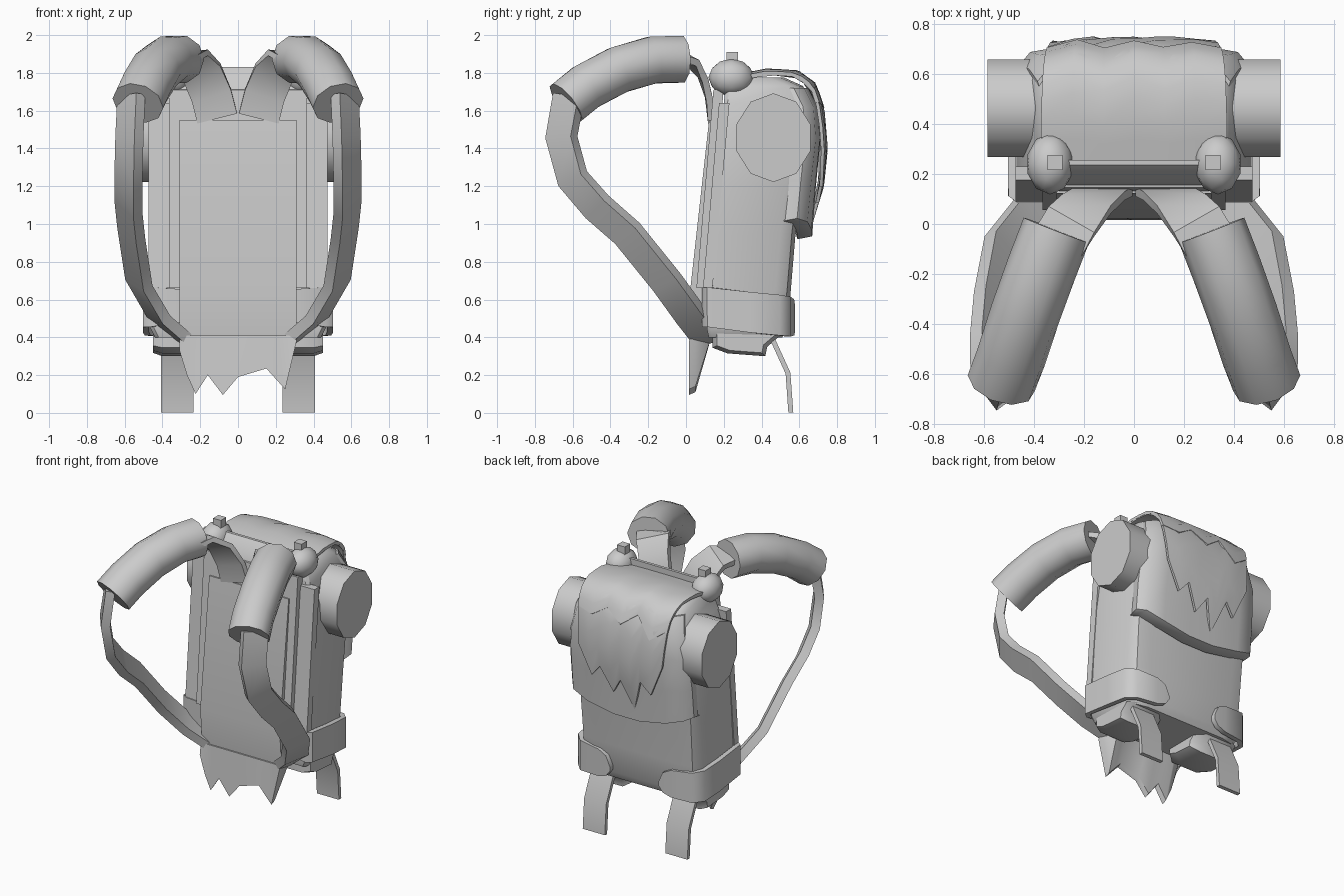
import bpy, bmesh, math
from mathutils import Vector

if "Cube" in bpy.data.objects:
    bpy.data.objects.remove(bpy.data.objects["Cube"])

grey = bpy.data.materials.new("canvas grey")
grey.diffuse_color = (0.6, 0.6, 0.6, 1)
grey.use_nodes = True
grey.node_tree.nodes["Principled BSDF"].inputs["Base Color"].default_value = grey.diffuse_color


def skin(name, rings, closed=True, thick=0, mirror=False):
    """Bridge rows of points; closed rows get end caps, open rows get thickness."""
    bm = bmesh.new()
    rows = [[bm.verts.new(p) for p in r] for r in rings]
    n = len(rows[0])
    for a, b in zip(rows, rows[1:]):
        for i in range(n if closed else n - 1):
            j = (i + 1) % n
            bm.faces.new((a[i], a[j], b[j], b[i]))
    if closed:
        bm.faces.new(rows[0])
        bm.faces.new(rows[-1])
    bmesh.ops.recalc_face_normals(bm, faces=bm.faces)
    return finish(name, bm, thick, mirror)


def finish(name, bm, thick=0, mirror=False):
    me = bpy.data.meshes.new(name)
    bm.to_mesh(me)
    bm.free()
    ob = bpy.data.objects.new(name, me)
    bpy.context.collection.objects.link(ob)
    me.materials.append(grey)
    if thick:
        m = ob.modifiers.new("thickness", 'SOLIDIFY')
        m.thickness, m.offset = thick, 0
    if mirror:
        ob.modifiers.new("mirror", 'MIRROR')
    return ob


def sweep(name, path, profile, mirror=True):
    """Carry a cross-section along a path, keeping its width level with x."""
    pts = [Vector(p) for p in path]
    rings = []
    for i, p in enumerate(pts):
        t = (pts[min(i + 1, len(pts) - 1)] - pts[max(i - 1, 0)]).normalized()
        s = Vector((1, 0, 0))
        s = (s - t * s.dot(t)).normalized()
        n = s.cross(t)
        rings.append([p + s * a + n * b for a, b in profile])
    return skin(name, rings, mirror=mirror)


def prism(name, yz, x0, x1, mirror=False):
    return skin(name, [[(x, y, z) for y, z in yz] for x in (x0, x1)], mirror=mirror)


def ellipse(rx, ry, n, turn=0.5):
    return [(rx * math.cos(2 * math.pi * (i + turn) / n),
             ry * math.sin(2 * math.pi * (i + turn) / n)) for i in range(n)]


def rect(a, b):
    return [(-a, -b), (a, -b), (a, b), (-a, b)]


# Main bag: chamfered sections leaning backwards (z, front y, back y, half width)
sections = [(.40, .12, .51, .44), (.45, .11, .535, .465), (.65, .12, .555, .465),
            (.95, .14, .58, .47), (1.2, .16, .61, .47), (1.5, .19, .655, .45),
            (1.64, .2, .66, .41), (1.73, .21, .62, .38), (1.775, .24, .52, .35)]
rings = []
for z, f, b, w in sections:
    half = [(w - .02, f), (w, f + .02), (w, b - .08), (w - .04, b - .02), (w - .13, b)]
    rings.append([(x, y, z) for x, y in half] + [(-x, y, z) for x, y in half[::-1]])
skin("bag", rings)

# Overhanging lid hugging the back, with a sagging lower edge
rings = []
for z, b, w, sag in ((.915, .59, .465, .1), (.93, .668, .474, .1), (1.2, .688, .474, .03),
                     (1.45, .712, .46, 0), (1.62, .70, .42, 0), (1.72, .65, .385, 0)):
    half = [(w - .03, .46), (w, b - .08), (w - .045, b - .025), (w - .17, b - .003), (.1, b)]
    ring = half + [(-x, y) for x, y in half[::-1]]
    rings.append([(x, y, z + sag * (x / w) ** 2) for x, y in ring])
skin("lid", rings)

# Ragged hide layers draped over the lid
drape = [(.25, 1.775), (.43, 1.81), (.59, 1.80), (.68, 1.735), (.725, 1.6),
         (.742, 1.40), (.722, 1.2), (.66, 1.0)]


def on_drape(t):
    t = min(t, .9999) * (len(drape) - 1)
    i = int(t)
    (y0, z0), (y1, z1) = drape[i], drape[i + 1]
    return y0 + (y1 - y0) * (t - i), z0 + (z1 - z0) * (t - i)


def hide(name, ends, w, lift):
    rings = []
    for k in range(9):
        row = []
        for i, e in enumerate(ends):
            u = 2 * i / (len(ends) - 1) - 1
            y, z = on_drape(e * k / 8)
            q = 1 + lift - .06 * u ** 4
            half = w - .09 * (e * k / 8) ** 2
            row.append((half * u, .45 + (y - .45) * q,
                        1.4 + (z - 1.4) * (1 + lift - .03 * u ** 4)))
        rings.append(row)
    skin(name, rings, closed=False, thick=.018)


hide("long_hide", [.72, .88, .82, .99, .84, .92, .8, .86, .72], .37, 0)
hide("short_hide", [.52, .6, .47, .56, .48, .55, .52], .372, .012)

# Bedroll ends poking out of both sides
roll = [(.463 + a, 1.457 + b) for a, b in ellipse(.205, .235, 10)]
prism("bedroll", roll, .37, .585, True)

# Back board, cloth over it and the ragged skirt
prism("back_board", [(.145, 1.71), (.055, .66), (.11, .66), (.2, 1.72)], -.365, .365)
prism("wing_panel", [(.175, 1.64), (.09, .66), (.14, .66), (.23, 1.64)], .36, .474, True)
prism("back_cloth", [(.122, 1.55), (.022, .65), (.042, .40), (.14, .40), (.17, 1.55)], -.31, .31)
skirt = [(-.31, .33), (-.27, .2), (-.225, .1), (-.16, .2), (-.08, .095), (0, .19),
         (.15, .235), (.2, .18), (.25, .125), (.31, .38)]
skin("ragged_skirt", [[(x, .03, .41), (x, .016, z), (x, .05, z + .015), (x, .135, .405)]
                      for x, z in skirt])

# Frame top bar, knobs and pegs
prism("top_bar", [(.15, 1.69), (.17, 1.76), (.235, 1.83), (.255, 1.83), (.255, 1.7)], -.32, .32)
bm = bmesh.new()
bmesh.ops.create_icosphere(bm, subdivisions=2, radius=1)
for v in bm.verts:
    v.co = (.335 + v.co.x * .095, .24 + v.co.y * .122, 1.775 + v.co.z * .1)
finish("knob", bm, mirror=True)
prism("peg", [(.215 + a, 1.855 + b) for a, b in ((0, 0), (.06, 0), (.06, .055), (0, .055))],
      .285, .345, True)

# Bottom corner guards wrapping from front to back
guard = [(.30, .1, .48, .655), (.46, .1, .455, .665), (.487, .12, .455, .665),
         (.487, .34, .425, .64), (.478, .49, .41, .625), (.43, .54, .405, .615),
         (.28, .556, .41, .60), (.22, .56, .43, .57), (.19, .56, .47, .50)]
skin("corner_guard", [[(x, y, lo), (x, y, hi)] for x, y, lo, hi in guard],
     closed=False, thick=.034, mirror=True)

# Pads beneath the bag
pad = [(.14, .42), (.14, .345), (.22, .315), (.42, .30), (.43, .35), (.5, .41)]
skin("bottom_pad", [[(x, .3 + (y - .3) * k, .42 + (z - .42) * k) for y, z in pad]
                    for x, k in ((.14, .7), (.2, 1), (.4, 1), (.45, .85))], mirror=True)

# Hanging straps at the back
sweep("hanging_strap", [(.322, .44, .43), (.322, .54, .21), (.322, .555, .002)], rect(.086, .013))

# Shoulder pads, upper ribbons and lower straps
sweep("shoulder_pad", [(.31, -.025, 1.872), (.37, -.18, 1.868), (.435, -.36, 1.815),
                       (.49, -.53, 1.725), (.53, -.635, 1.64)], ellipse(.14, .13, 10, 0))
sweep("upper_ribbon", [(.30, -.07, 1.88), (.25, .01, 1.88), (.19, .08, 1.80),
                       (.14, .12, 1.68), (.11, .132, 1.56)], rect(.108, .018))
c, s = .8, .6
band = [(a * s + b * c, a * c - b * s) for a, b in rect(.084, .03)]
sweep("lower_strap", [(.565, -.62, 1.68), (.575, -.66, 1.46), (.58, -.6, 1.24),
                      (.58, -.47, 1.09), (.565, -.31, .95), (.525, -.1, .69),
                      (.42, .03, .51), (.28, .125, .39)], band)

# Settle modifiers, then smooth gentle curves only
bpy.ops.object.select_all(action='SELECT')
bpy.context.view_layer.objects.active = bpy.data.objects["bag"]
bpy.ops.object.convert(target='MESH')
bpy.ops.object.shade_smooth_by_angle(angle=math.radians(42))
